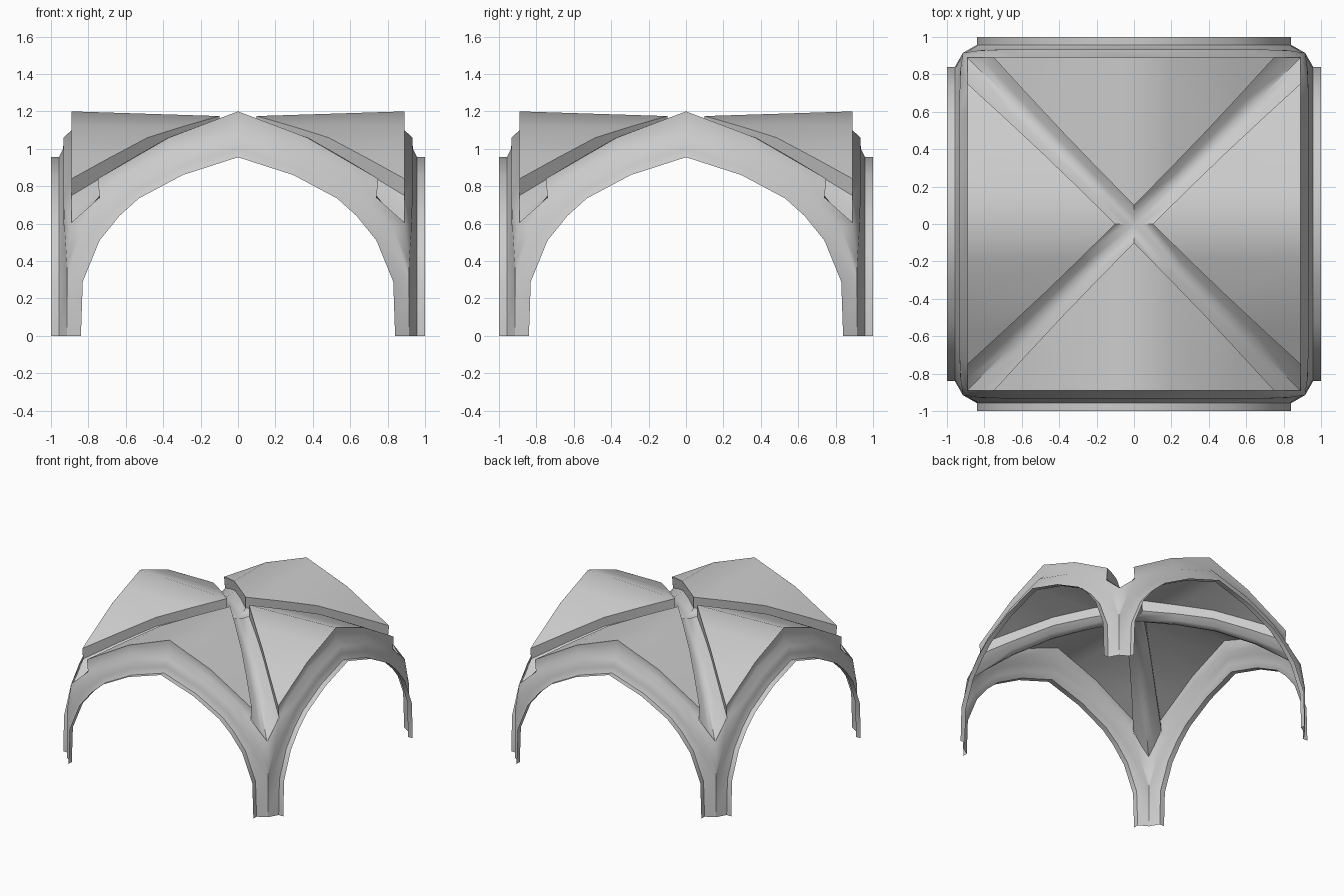
import bpy, bmesh, math
from mathutils import Vector, Matrix

cube = bpy.data.objects.get("Cube")
if cube:
    bpy.data.objects.remove(cube)

stone = bpy.data.materials.new("pale_grey_stone")
stone.use_nodes = True
COLOUR = (0.6, 0.6, 0.6, 1)
stone.diffuse_color = COLOUR
stone.node_tree.nodes["Principled BSDF"].inputs["Base Color"].default_value = COLOUR


def build(name, grids, mitre=False):
    """Skin grids for half a bay, then mirror and turn them round all four bays."""
    half = bmesh.new()
    for rows in grids:
        grid = [[half.verts.new(p) for p in row] for row in rows]
        for a, b in zip(grid, grid[1:]):
            for i in range(len(a) - 1):
                half.faces.new((a[i], a[i + 1], b[i + 1], b[i]))
    if mitre:  # trim on the diagonal so neighbouring bays meet
        bmesh.ops.bisect_plane(half, geom=half.verts[:] + half.edges[:] + half.faces[:],
                               plane_co=(0, 0, 0), plane_no=(1, 1, 0), clear_outer=True)
    half.normal_update()
    upside_down = sum(f.normal.z * f.calc_area() for f in half.faces) < 0
    full = bmesh.new()
    for turn in range(4):
        for side in (1, -1):
            m = Matrix.Rotation(turn * math.pi / 2, 4, 'Z') @ Matrix.Diagonal((side, 1, 1, 1))
            for f in half.faces:
                pts = [m @ v.co for v in f.verts]
                if upside_down != (side < 0):
                    pts.reverse()
                full.faces.new([full.verts.new(p) for p in pts])
    bmesh.ops.remove_doubles(full, verts=full.verts[:], dist=0.0005)
    bmesh.ops.dissolve_degenerate(full, edges=full.edges[:], dist=0.0005)
    mesh = bpy.data.meshes.new(name)
    full.to_mesh(mesh)
    half.free()
    full.free()
    mesh.materials.append(stone)
    ob = bpy.data.objects.new(name, mesh)
    bpy.context.collection.objects.link(ob)
    bpy.ops.object.select_all(action='DESELECT')
    ob.select_set(True)
    bpy.context.view_layer.objects.active = ob
    bpy.ops.object.shade_smooth_by_angle(angle=math.radians(50))


# Pointed outline where the webs meet the arches
BACK = .89
crown = ((0, 1.2), (.37, 1.06), (.75, .84))


def crown_z(x):
    for (x0, z0), (x1, z1) in zip(crown, crown[1:]):
        if x <= x1:
            return z0 + (z1 - z0) * (x - x0) / (x1 - x0)
    return crown[-1][1]


# Side arches with their columns: a moulding carried along the pointed opening
opening = [Vector(p) for p in ((0, .955), (.295, .86), (.53, .735), (.635, .64),
                               (.74, .51), (.83, .29), (.84, 0))]
arch_section = ((0, 0), (.042, 0), (.065, .045), (.068, .105), (.11, .145))
spring_section = ((0, 0), (.042, 0), (.067, .05), (.073, .11), (.11, .18))
column_section = ((0, 0), (.042, 0), (.085, .075), (.09, .12), (.11, .16))
sections = [arch_section] * 4 + [spring_section] + [column_section] * 2
moulding = []
for i, (p, section) in enumerate(zip(opening, sections)):
    if i == 0:
        out = Vector((0, 1))
    elif i == len(opening) - 1:
        out = Vector((1, 0))
    else:
        t = (opening[i + 1] - p).normalized() + (p - opening[i - 1]).normalized()
        out = Vector((-t.y, t.x)).normalized()
    moulding.append([(p.x + out.x * r, -1 + d, p.y + out.y * r) for d, r in section])
# Upright strip above the moulding, up to the web
strip = [[row[-1], (x, -BACK, crown_z(x))] for row, x in zip(moulding, (0, .37, .61, .75))]
build("arches_and_columns", [moulding, strip], mitre=True)

# Vault webs: shallow pointed barrels narrowing to the middle
steps = [0, .25, .5, .75, 1]


def web_edge(u):
    x = .75 * u
    bulge = .015 * math.sin(math.pi * u)
    return Vector((x, bulge * .7 - (.1 + .79 * u), crown_z(x) - .025 * (1 - u) + bulge))


edge = [web_edge(u) for u in steps]
build("vault_webs", [[[(e.x, -BACK, crown_z(e.x)), e] for e in edge]])

# Diagonal ribs: a rounded trough hanging below the web edges
keel_z = (1.04, 1.0, .92, .785, .585)
rows = []
for u, e, z in zip(steps, edge, keel_z):
    drop = .09 - .015 * math.sin(math.pi * u)
    shoulder = Vector((max(0, e.x - .01), e.y, e.z - drop))
    keel = Vector((BACK * u, -BACK * u, z))
    belly = shoulder.lerp(keel, .55) - Vector((0, 0, .008))
    rows.append([e, shoulder, belly, keel])
build("diagonal_ribs", [rows])
